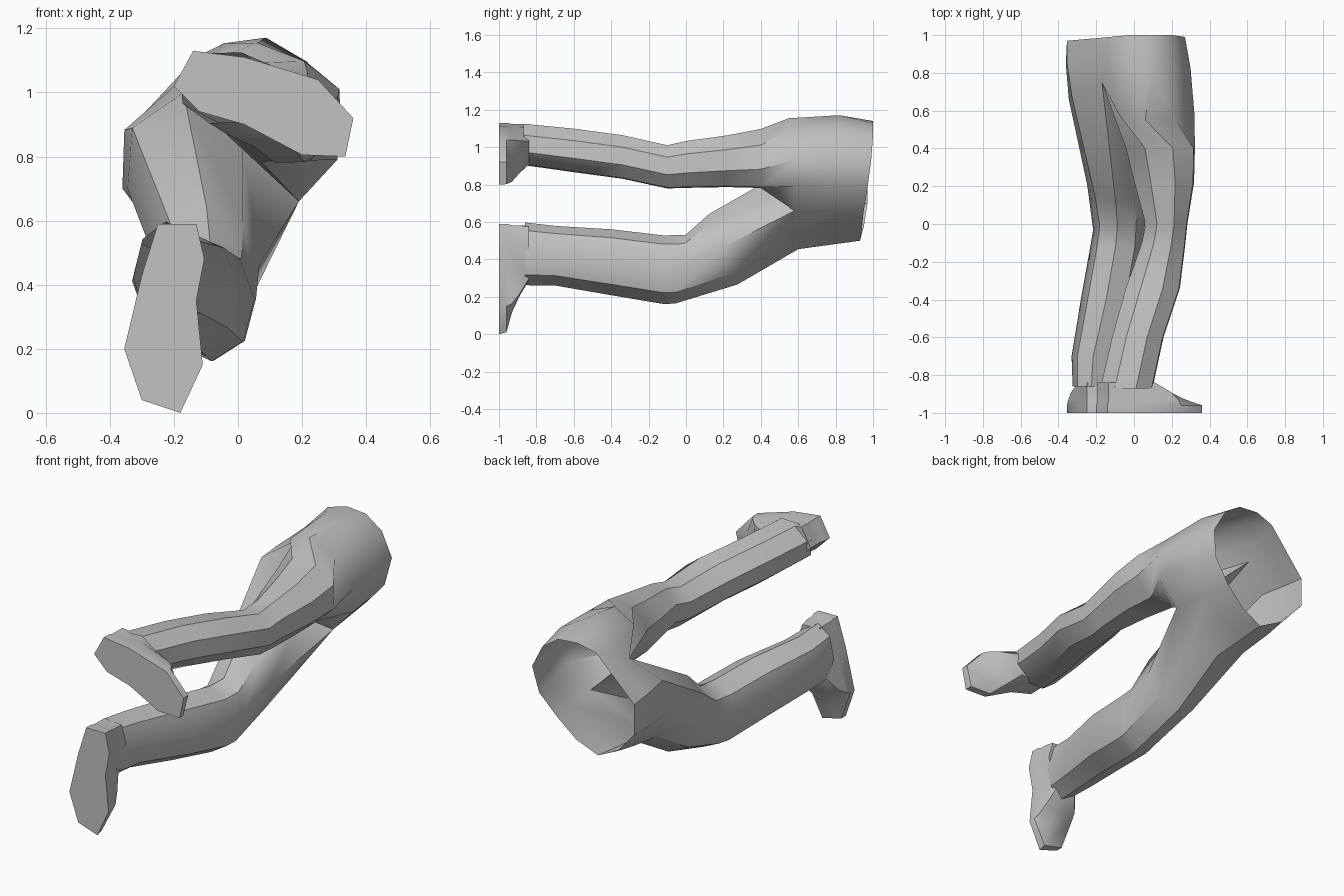
import bpy, bmesh, math
from mathutils import Vector

if "Cube" in bpy.data.objects:
    bpy.data.objects.remove(bpy.data.objects["Cube"])

GREY = (0.54, 0.54, 0.54, 1)
mat = bpy.data.materials.new("plain grey")
mat.use_nodes = True
mat.diffuse_color = GREY
mat.node_tree.nodes["Principled BSDF"].inputs["Base Color"].default_value = GREY


def loft(bm, loops):
    """Bridge a list of equal closed vertex loops with quads."""
    for a, b in zip(loops, loops[1:]):
        n = len(a)
        for i in range(n):
            j = (i + 1) % n
            bm.faces.new((a[i], a[j], b[j], b[i]))


def finish(bm, name):
    bmesh.ops.recalc_face_normals(bm, faces=bm.faces)
    me = bpy.data.meshes.new(name)
    bm.to_mesh(me)
    bm.free()
    ob = bpy.data.objects.new(name, me)
    bpy.context.collection.objects.link(ob)
    me.materials.append(mat)
    bpy.ops.object.select_all(action='DESELECT')
    bpy.context.view_layer.objects.active = ob
    ob.select_set(True)
    bpy.ops.object.shade_smooth_by_angle(angle=math.radians(40))


def leg_loops(bm, rings, start):
    """Eight-sided rings: centre x, y, z, half width, half height, y lean per z."""
    out = []
    for x, y, z, rx, rz, lean in rings:
        loop = []
        for i in range(8):
            t = math.radians(start - 45 * i)
            dz = rz * 1.05 * math.sin(t)
            loop.append(bm.verts.new((x + rx * 1.05 * math.cos(t), y + lean * dz, z + dz)))
        out.append(loop)
    return out


# Pelvis: open waist, and two hip loops sharing the crotch line
waist = [(-.13, .99, 1.11), (-.02, 1, 1.14), (.1, 1, 1.13), (.2, 1, 1.06), (.27, .99, .93),
         (.24, .97, .78), (.14, .95, .66), (.03, .94, .56), (-.1, .93, .5), (-.24, .95, .57),
         (-.355, .97, .7), (-.355, .97, .87)]
hips = [(-.17, .75, 1.0), (-.08, .58, 1.1), (.06, .55, 1.155), (.22, .55, 1.09), (.32, .58, .93),
        (.31, .58, .79), (.19, .58, .66), (.06, .55, .53), (-.08, .6, .455), (-.24, .62, .52),
        (-.345, .66, .7), (-.33, .68, .89)]
centre = Vector((-.02, .85, .83))
middle = []
for i, (w, h) in enumerate(zip(waist, hips)):
    p = Vector(w).lerp(Vector(h), .4)
    if i not in (0, 6):
        p.x += (p.x - centre.x) * .03
        p.z += max(0, p.z - centre.z) * .1
    middle.append(p)

bm = bmesh.new()
w, m, h = [[bm.verts.new(p) for p in loop] for loop in (waist, middle, hips)]
loft(bm, [w, m, h])
crotch = bm.verts.new((.015, .64, .825))

# Raised left leg
left = leg_loops(bm, [
    (.14, .4, .94, .185, .16, 0), (.16, .22, .925, .16, .14, 0),
    (.172, 0, .908, .112, .127, 0), (.157, -.1, .895, .117, .117, 0),
    (.1, -.34, .948, .145, .118, 0), (.02, -.6, .983, .138, .118, 0),
    (-.04, -.87, 1.015, .14, .112, 0)], 160)
loft(bm, [h[0:7] + [crotch]] + left)

# Lower right leg, bent at the knee
right = leg_loops(bm, [
    (-.09, .2, .455, .15, .18, -.4), (-.08, -.03, .348, .13, .175, .15),
    (-.09, -.12, .345, .135, .175, 0), (-.14, -.4, .385, .135, .168, 0),
    (-.21, -.7, .42, .115, .152, 0), (-.22, -.86, .43, .10, .16, 0)], 3)
loft(bm, [h[6:12] + [h[0], crotch]] + right)
finish(bm, "trouser_legs")


# Feet: flat sole, thin welt, then the upper drawn in towards the ankle
def foot(name, sole, ankle):
    bm = bmesh.new()
    loops = []
    for y, limit in ((-1, 1), (-.96, .43), (-.93, .34), (-.89, .25), (-.84, .16)):
        loop = []
        for x, z in sole:
            d = Vector((x - ankle[0], z - ankle[1]))
            k = min(1, limit / d.length)
            if y > -.96:
                k *= .95
            loop.append(bm.verts.new((ankle[0] + d.x * k, y, ankle[1] + d.y * k)))
        loops.append(loop)
    loft(bm, loops)
    bm.faces.new(loops[0])
    bm.faces.new(loops[-1])
    finish(bm, name)


foot("left_foot", [(-.2, 1.02), (-.14, 1.13), (.02, 1.11), (.25, 1.04), (.36, .92),
                   (.335, .8), (.2, .805), (.02, .9), (-.12, .94)], (-.04, 1.02))
foot("right_foot", [(-.25, .59), (-.13, .59), (-.105, .48), (-.13, .35), (-.11, .15),
                    (-.18, .0), (-.3, .04), (-.355, .2), (-.3, .43)], (-.21, .44))
